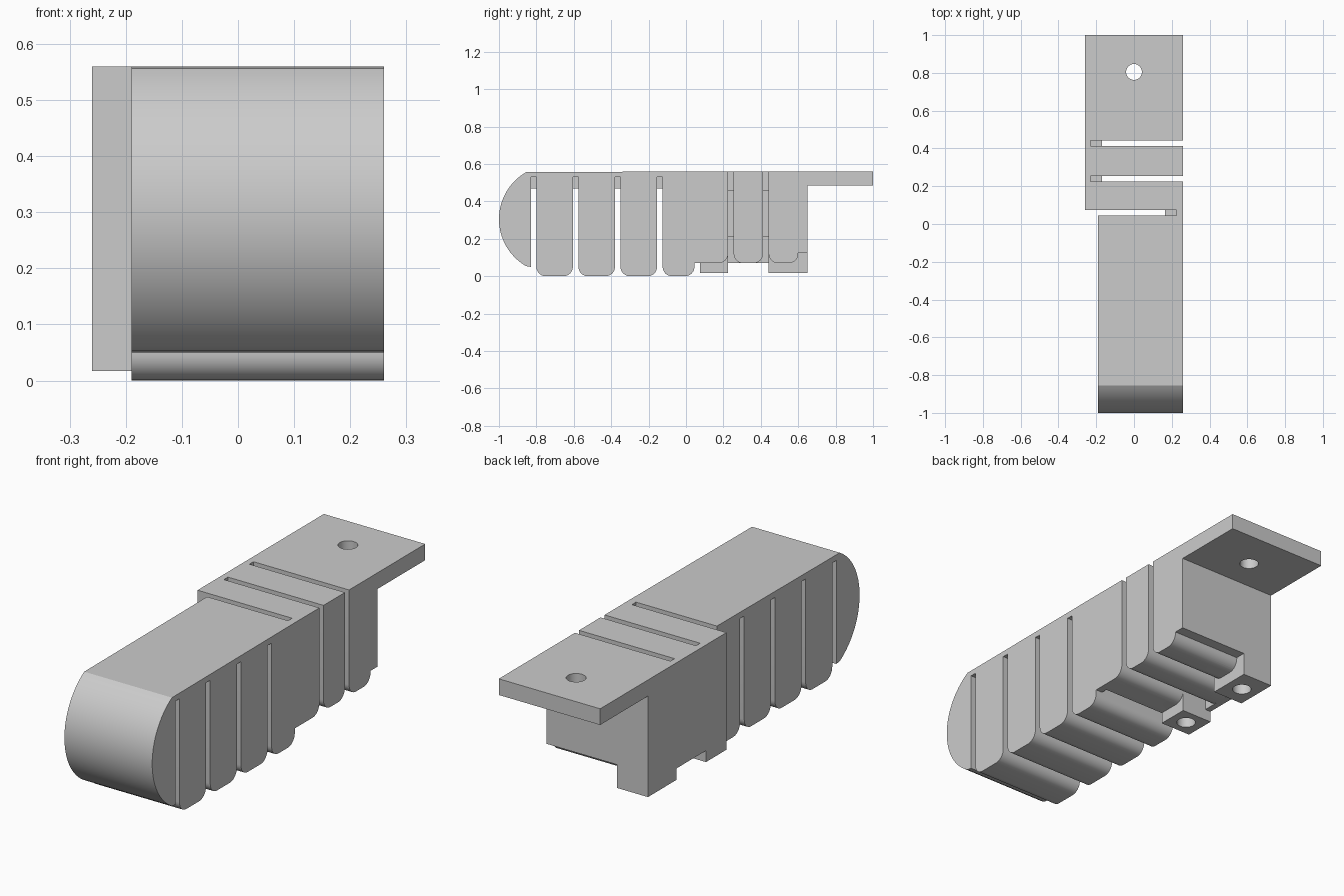
import bpy, bmesh, math
from mathutils import Vector

old = bpy.data.objects.get("Cube")
if old:
    bpy.data.objects.remove(old)

grey = bpy.data.materials.new("plain grey")
grey.use_nodes = True
COLOUR = (0.6, 0.6, 0.6, 1)
grey.diffuse_color = COLOUR
grey.node_tree.nodes["Principled BSDF"].inputs["Base Color"].default_value = COLOUR

TOP, R = 0.56, 0.05


def arc(cy, cz, r, a0, a1, n=8):
    """Points on an arc in the side plane, angles in degrees."""
    angles = [math.radians(a0 + (a1 - a0) * i / n) for i in range(n + 1)]
    return [(cy + r * math.cos(a), cz + r * math.sin(a)) for a in angles]


def extrude(name, profile, x0, x1):
    """Side profile (y, z) pushed across from x0 to x1."""
    bm = bmesh.new()
    face = bm.faces.new([bm.verts.new((x0, y, z)) for y, z in profile])
    out = bmesh.ops.extrude_face_region(bm, geom=[face])
    verts = [g for g in out["geom"] if isinstance(g, bmesh.types.BMVert)]
    bmesh.ops.translate(bm, verts=verts, vec=Vector((x1 - x0, 0, 0)))
    bmesh.ops.recalc_face_normals(bm, faces=bm.faces)
    mesh = bpy.data.meshes.new(name)
    bm.to_mesh(mesh)
    bm.free()
    mesh.materials.append(grey)
    ob = bpy.data.objects.new(name, mesh)
    bpy.context.collection.objects.link(ob)
    return ob


def box(name, x0, x1, y0, y1, z0, z1):
    return extrude(name, [(y0, z0), (y1, z0), (y1, z1), (y0, z1)], x0, x1)


def foot_arcs(y0, y1, z):
    """Rounded lower end of a segment, from its front side to its back side."""
    return arc(y0 + R, z + R, R, 180, 270) + arc(y1 - R, z + R, R, 270, 360)


def drill(name, x, y, z0, z1, r, targets):
    bpy.ops.mesh.primitive_cylinder_add(vertices=32, radius=r, depth=z1 - z0,
                                        location=(x, y, (z0 + z1) / 2))
    cutter = bpy.context.object
    cutter.name = name
    cutter.data.materials.append(grey)
    cutter.hide_render = True
    cutter.hide_viewport = True
    for ob in targets:
        mod = ob.modifiers.new(name, 'BOOLEAN')
        mod.object = cutter
        mod.operation = 'DIFFERENCE'
        mod.solver = 'EXACT'


# Finger: round tip and four hanging segments under a thin flexible roof
FX0, FX1, ROOF = -0.19, 0.26, 0.53
segments = [(-0.8, -0.605), (-0.575, -0.38), (-0.35, -0.155), (-0.125, 0.045)]
profile = arc(-0.71, 0.305, 0.29, 120, 240, 32) + [(-0.83, 0.05), (-0.83, ROOF)]
for y0, y1 in segments:
    last = y1 == segments[-1][1]
    profile += [(y0, ROOF)] + foot_arcs(y0, y1, 0) + [(y1, TOP if last else ROOF)]
parts = [extrude("finger", profile, FX0, FX1)]

# Thickened middle of each finger hinge
for i, (y0, y1) in enumerate(segments):
    parts.append(box(f"finger_hinge_rib_{i + 1}", -0.09, 0.16,
                     y0 - 0.03, y0, 0.47, 0.54))

# Base: three segments that swing sideways
BX0, BX1, LOW = -0.26, 0.26, 0.07
front_base = extrude("front_base", [(0.075, LOW)] + arc(0.225 - R, LOW + R, R, 270, 360)
                     + [(0.225, TOP), (0.075, TOP)], BX0, BX1)
middle_base = extrude("middle_base", foot_arcs(0.255, 0.412, LOW)
                      + [(0.412, TOP), (0.255, TOP)], BX0, BX1)
rear_base = extrude("rear_base_with_plate", foot_arcs(0.442, 0.6, LOW)
                    + [(0.6, 0.125), (0.65, 0.125), (0.65, 0.485),
                       (1, 0.485), (1, TOP), (0.442, TOP)], BX0, BX1)
parts += [front_base, middle_base, rear_base]

# Thin side walls joining the segments, each with a thicker central rib
parts.append(box("right_hinge_wall", BX0, -0.23, 0.2, 0.47, LOW, TOP))
parts.append(box("left_hinge_wall", 0.225, BX1, 0.04, 0.08, LOW, TOP))
parts.append(box("left_hinge_rib", 0.165, 0.23, 0.045, 0.075, 0.21, 0.46))
for i, y in enumerate((0.225, 0.412)):
    parts.append(box(f"right_hinge_rib_{i + 1}", -0.24, -0.17, y, y + 0.03, 0.21, 0.46))

# Feet with blind holes
front_foot = box("front_foot", BX0, -0.1, 0.075, 0.225, 0.017, 0.14)
rear_foot = box("rear_foot", BX0, -0.1, 0.442, 0.65, 0.017, 0.14)
parts += [front_foot, rear_foot]

drill("plate_hole_cutter", 0, 0.805, 0.4, 0.7, 0.042, [rear_base])
drill("front_foot_hole_cutter", -0.18, 0.15, -0.1, 0.25, 0.042, [front_base, front_foot])
drill("rear_foot_hole_cutter", -0.18, 0.54, -0.1, 0.25, 0.042, [rear_base, rear_foot])

# Apply the cuts, then smooth the rounded faces only
bpy.ops.object.select_all(action='DESELECT')
for ob in parts:
    bpy.context.view_layer.objects.active = ob
    ob.select_set(True)
    for mod in list(ob.modifiers):
        bpy.ops.object.modifier_apply(modifier=mod.name)
bpy.ops.object.shade_smooth_by_angle(angle=math.radians(25))
